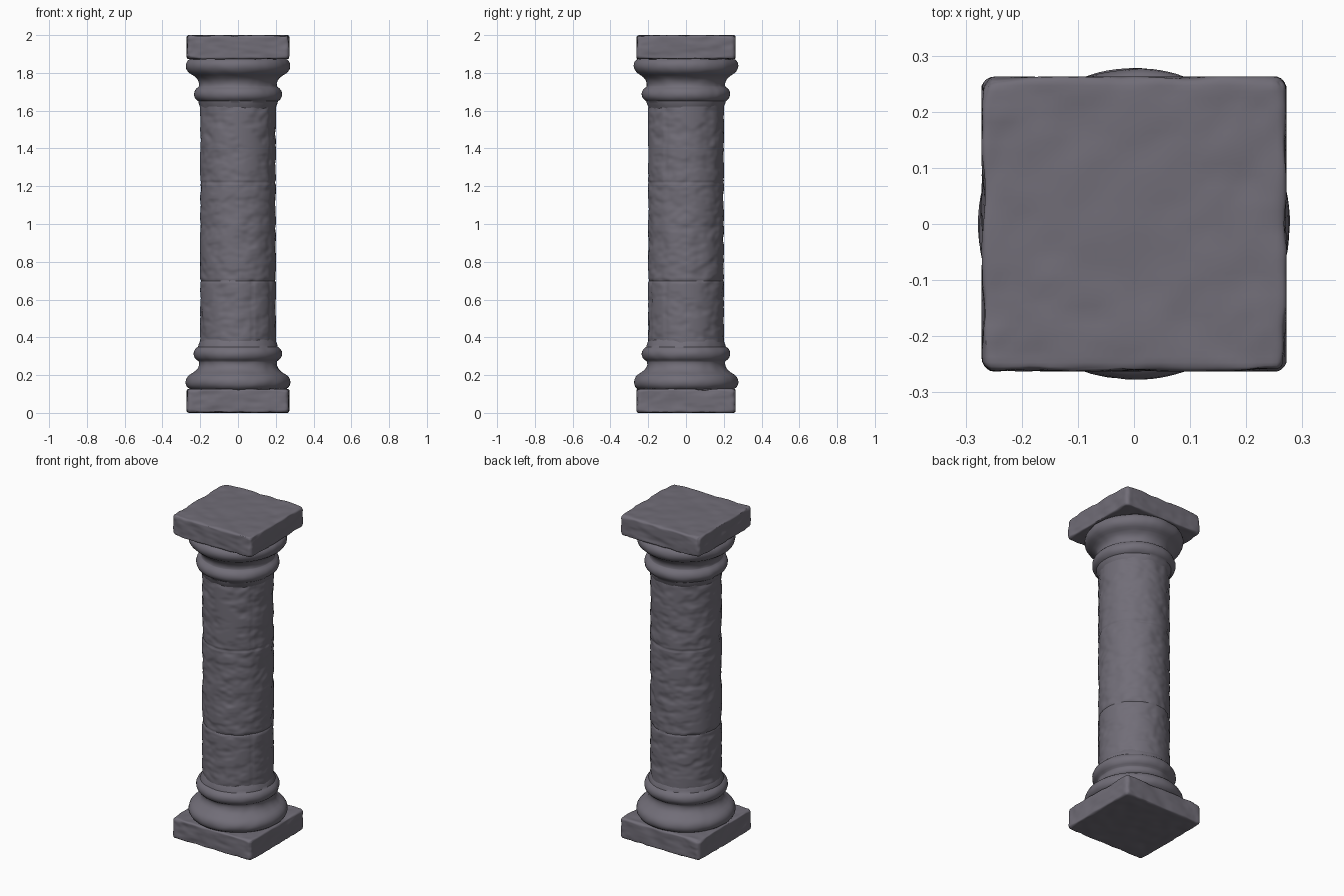
import bpy, bmesh, math
from mathutils import Vector, noise

if "Cube" in bpy.data.objects:
    bpy.data.objects.remove(bpy.data.objects["Cube"])

SEG = 112
stone = bpy.data.materials.new("grey_stone")
stone.diffuse_color = (0.165, 0.154, 0.186, 1)
stone.use_nodes = True
stone.node_tree.nodes["Principled BSDF"].inputs["Base Color"].default_value = stone.diffuse_color


def rough(p, scale, amp):
    """Hammered stone relief: soft noise with clipped low dents."""
    q = Vector((p[0], p[1], p[2] * 1.3)) * scale
    n = noise.noise(q) + 0.5 * noise.noise(q * 2.1 + Vector((7, 3, 5)))
    return amp * min(n, 0.25)


def finish(bm, name):
    bmesh.ops.recalc_face_normals(bm, faces=bm.faces)
    me = bpy.data.meshes.new(name)
    bm.to_mesh(me)
    bm.free()
    me.materials.append(stone)
    ob = bpy.data.objects.new(name, me)
    bpy.context.collection.objects.link(ob)
    bpy.ops.object.select_all(action='DESELECT')
    ob.select_set(True)
    bpy.context.view_layer.objects.active = ob
    bpy.ops.object.shade_smooth_by_angle(angle=math.radians(40))


def lathe(name, profile, relief):
    """Revolve (radius, z) points; relief(angle, r, z) alters the radius."""
    bm = bmesh.new()
    rings = []
    for r, z in profile:
        ring = []
        for i in range(SEG):
            a = 2 * math.pi * i / SEG
            rr = r + relief(a, r, z)
            ring.append(bm.verts.new((rr * math.cos(a), rr * math.sin(a), z)))
        rings.append(ring)
    for lo, hi in zip(rings, rings[1:]):
        for i in range(SEG):
            j = (i + 1) % SEG
            bm.faces.new((lo[i], lo[j], hi[j], hi[i]))
    finish(bm, name)


def block(name, z0, z1):
    """Square slab with worn, unevenly chipped edges."""
    half = Vector((0.272, 0.263, (z1 - z0) / 2))
    centre = Vector((0, 0, (z0 + z1) / 2))
    bm = bmesh.new()
    bmesh.ops.create_cube(bm, size=2)
    bmesh.ops.subdivide_edges(bm, edges=bm.edges[:], cuts=31, use_grid_fill=True)
    for v in bm.verts:
        # crowd the grid towards the edges
        p = Vector([half[k] * (0.4 * v.co[k] + 0.6 * math.sin(v.co[k] * math.pi / 2))
                    for k in range(3)])
        w = p + centre
        corner = max(0, abs(p.x) + abs(p.y) - 0.46) * 0.15
        rad = 0.011 + corner + 0.012 * max(0, noise.noise(w * 14))
        inner = Vector([max(-(half[k] - rad), min(half[k] - rad, p[k])) for k in range(3)])
        d = (p - inner).normalized()
        q = inner + d * rad
        v.co = centre + q + d * (rough(w, 13, 0.006) - 0.0015)
    finish(bm, name)


# square plinth and top slab
block("plinth", 0.0, 0.128)
block("top_slab", 1.872, 2.0)

# mouldings: large roll, hollow neck, small ring (mirrored for the capital)
moulding = [(0.235, 0.115), (0.255, 0.126), (0.268, 0.136), (0.275, 0.149),
            (0.277, 0.163), (0.274, 0.178), (0.266, 0.192), (0.253, 0.204),
            (0.238, 0.213), (0.233, 0.217), (0.221, 0.227), (0.212, 0.24),
            (0.207, 0.255), (0.207, 0.27), (0.209, 0.274), (0.220, 0.282),
            (0.229, 0.293), (0.234, 0.308), (0.233, 0.323), (0.227, 0.336),
            (0.217, 0.346), (0.211, 0.35), (0.208, 0.362), (0.203, 0.374),
            (0.197, 0.388)]


def moulding_relief(a, r, z):
    return rough((r * math.cos(a), r * math.sin(a), z), 11, 0.004)


lathe("base_moulding", moulding, moulding_relief)
lathe("capital_moulding", [(r, 2 - z) for r, z in moulding], moulding_relief)

# shaft with two drum joints and short vertical cracks
JOINTS = (0.70, 1.22)
CRACKS = ((-32, 0.37, 0.70), (-32, 1.22, 1.65), (-68, 0.37, 0.70))


def shaft_relief(a, r, z):
    d = rough((r * math.cos(a), r * math.sin(a), z), 13, 0.007)
    for j in JOINTS:
        d -= 0.004 * math.exp(-((z - j) / 0.006) ** 2)
    for deg, lo, hi in CRACKS:
        if lo < z < hi:
            off = math.remainder(a - math.radians(deg), 2 * math.pi) * r
            off += 0.004 * math.sin(z * 25)
            d -= 0.003 * math.exp(-(off / 0.008) ** 2)
    return d


N = 200
lathe("shaft", [(0.2, 0.36 + 1.28 * i / N) for i in range(N + 1)], shaft_relief)
